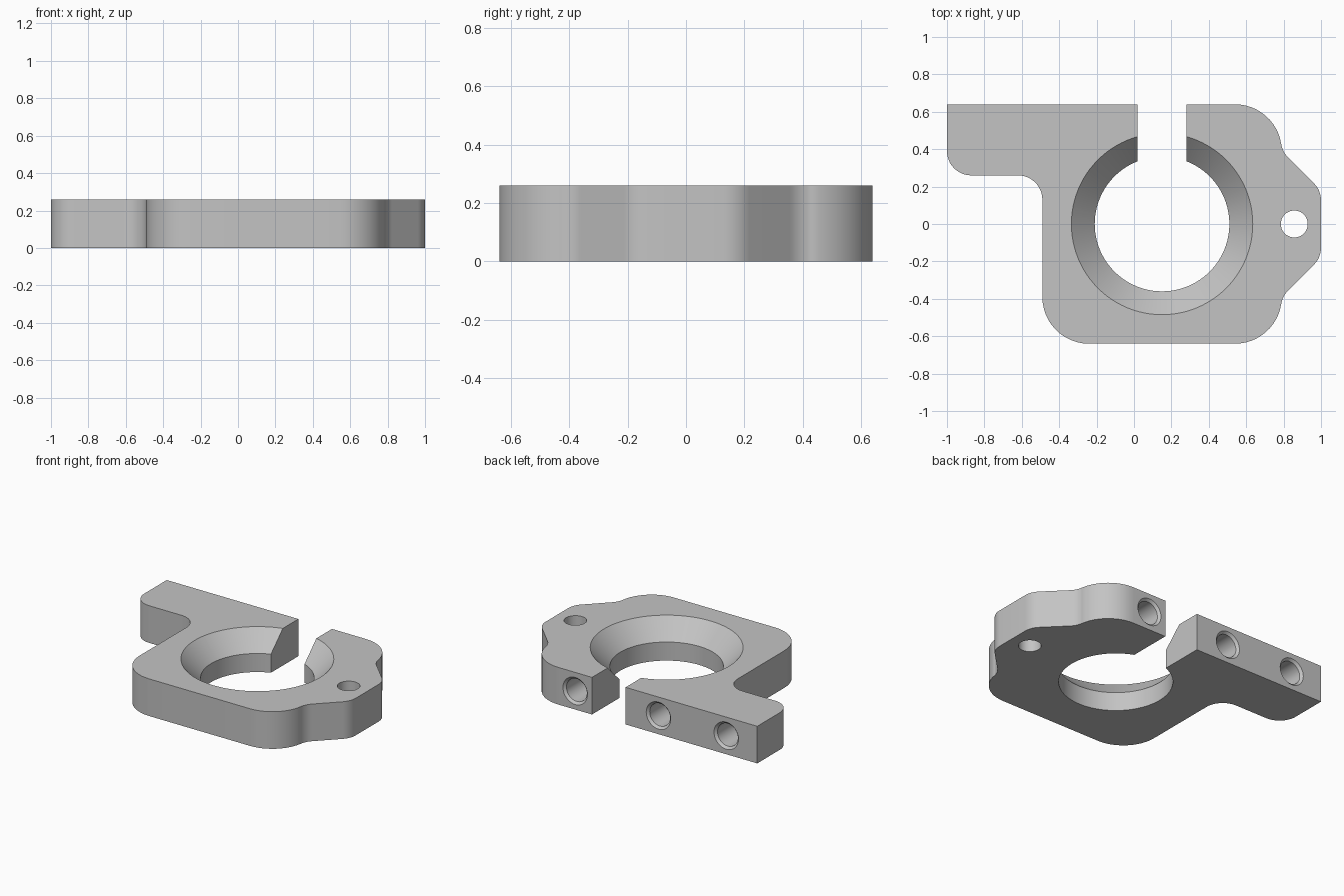
import bpy, bmesh
from math import radians, pi, cos, sin
from mathutils import Vector, Matrix

cube = bpy.data.objects.get("Cube")
if cube:
    bpy.data.objects.remove(cube)

HEIGHT = 0.26
MID = HEIGHT / 2
BACK = 0.64
BORE_X = 0.15


def make_object(name, bm):
    bmesh.ops.recalc_face_normals(bm, faces=bm.faces)
    mesh = bpy.data.meshes.new(name)
    bm.to_mesh(mesh)
    bm.free()
    obj = bpy.data.objects.new(name, mesh)
    bpy.context.collection.objects.link(obj)
    return obj


def prism(name, points, z0, z1):
    bm = bmesh.new()
    face = bm.faces.new([bm.verts.new((x, y, z0)) for x, y in points])
    top = bmesh.ops.extrude_face_region(bm, geom=[face])["geom"]
    verts = [g for g in top if isinstance(g, bmesh.types.BMVert)]
    bmesh.ops.translate(bm, verts=verts, vec=(0, 0, z1 - z0))
    return make_object(name, bm)


def revolve(name, profile, matrix, sides):
    """Closed solid of revolution from (radius, height) pairs."""
    bm = bmesh.new()
    rings = [[bm.verts.new((r * cos(2 * pi * i / sides), r * sin(2 * pi * i / sides), z))
              for i in range(sides)] for r, z in profile]
    for a, b in zip(rings, rings[1:]):
        for i in range(sides):
            j = (i + 1) % sides
            bm.faces.new((a[i], a[j], b[j], b[i]))
    bm.faces.new(rings[0])
    bm.faces.new(rings[-1])
    bm.transform(matrix)
    return make_object(name, bm)


def arc(cx, cy, r, start, end, steps=12):
    angles = [radians(start + (end - start) * i / steps) for i in range(steps + 1)]
    return [(cx + r * cos(a), cy + r * sin(a)) for a in angles]


def cut(target, cutter):
    mod = target.modifiers.new("cut", "BOOLEAN")
    mod.operation = "DIFFERENCE"
    mod.solver = "EXACT"
    mod.object = cutter
    bpy.context.view_layer.objects.active = target
    bpy.ops.object.modifier_apply(modifier=mod.name)
    bpy.data.objects.remove(cutter)


# Right side: rounded body corner, concave blend, then the mounting ear
lower_right = (arc(0.54, -0.39, 0.25, -90, -8.8)
               + arc(0.9155, -0.448, 0.13, 171.2, 135, 6)
               + arc(0.87, -0.126, 0.13, -45, 0, 6))
upper_right = [(x, -y) for x, y in reversed(lower_right)]

# Left side: clamp arm with rounded corner, inner fillet, lower body corner
left_side = ([(-1, BACK)]
             + arc(-0.87, 0.39, 0.13, 180, 270)
             + arc(-0.62, 0.13, 0.13, 90, 0)
             + arc(-0.24, -0.39, 0.25, 180, 270))

clamp = prism("clamp_body", lower_right + upper_right + left_side, 0, HEIGHT)

# Main bore with a wide conical upper half
bore_profile = [(0.36, -0.1), (0.36, MID), (0.485, HEIGHT), (0.535, HEIGHT + 0.05)]
cut(clamp, revolve("bore_cutter", bore_profile, Matrix.Translation((BORE_X, 0, 0)), 96))

# Slot that splits the ring at the back
cut(clamp, prism("slot_cutter", [(0.02, 0.1), (0.28, 0.1), (0.28, 0.8), (0.02, 0.8)],
                 -0.1, HEIGHT + 0.1))

# Vertical hole through the ear
cut(clamp, revolve("ear_hole_cutter", [(0.072, -0.1), (0.072, 0.4)],
                   Matrix.Translation((0.857, 0, 0)), 40))

# Blind screw holes in the back face, each with a countersunk rim
screw_profile = [(0.079, -0.2), (0.079, -0.016), (0.095, 0), (0.115, 0.02)]
for x in (-0.76, -0.235, 0.41):
    place = Matrix.Translation((x, BACK, MID)) @ Matrix.Rotation(radians(-90), 4, "X")
    cut(clamp, revolve("screw_hole_cutter", screw_profile, place, 40))

# Plain grey metal
grey = bpy.data.materials.new("plain_grey")
grey.use_nodes = True
colour = (0.55, 0.55, 0.55, 1)
grey.diffuse_color = colour
grey.node_tree.nodes["Principled BSDF"].inputs["Base Color"].default_value = colour
clamp.data.materials.clear()
clamp.data.materials.append(grey)

bpy.ops.object.select_all(action="DESELECT")
clamp.select_set(True)
bpy.context.view_layer.objects.active = clamp
bpy.ops.object.shade_smooth_by_angle(angle=radians(25))
